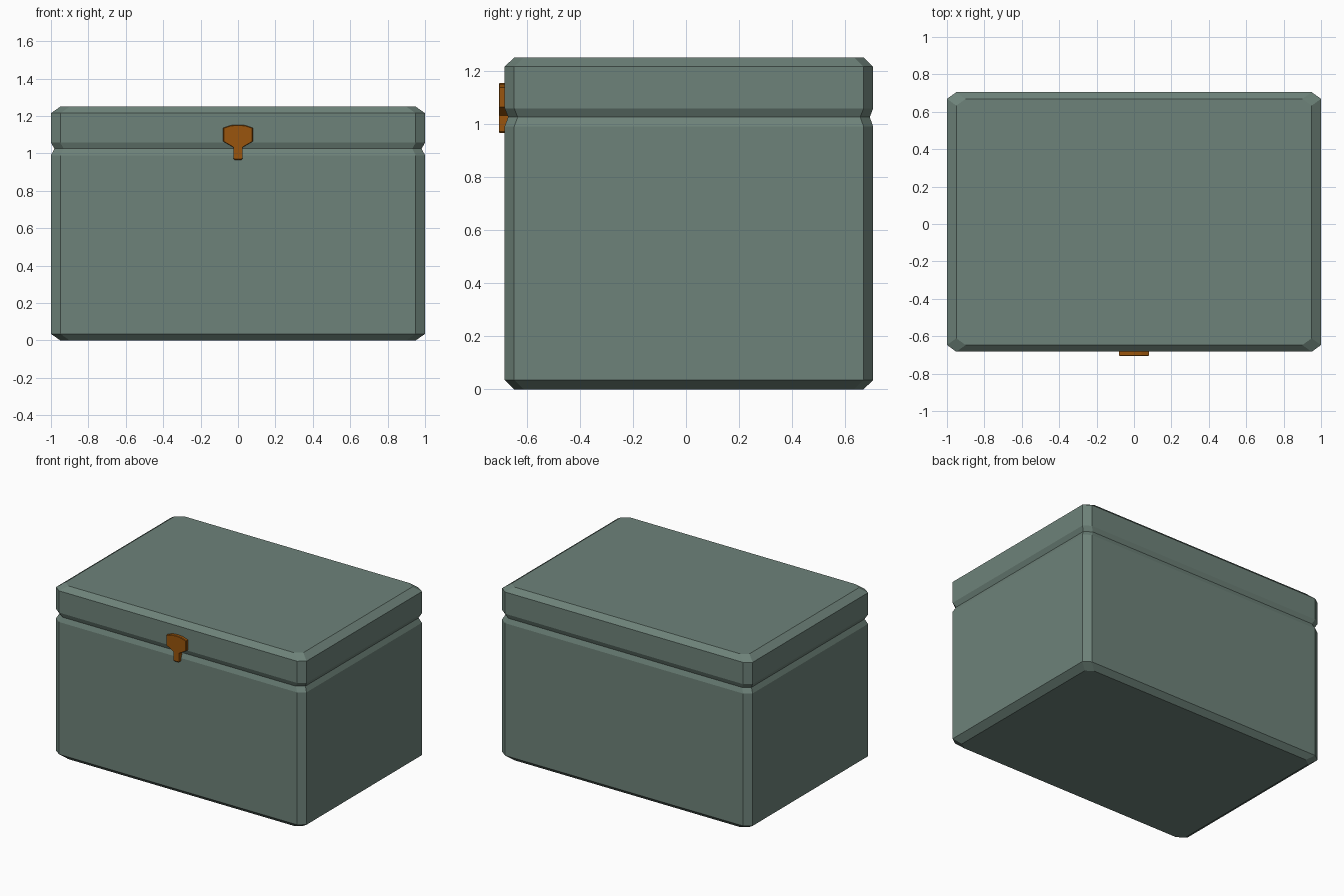
import bpy, bmesh

if "Cube" in bpy.data.objects:
    bpy.data.objects.remove(bpy.data.objects["Cube"])

HX, HY, CY = 1.0, 0.694, 0.011   # half sizes and y centre of the chest
CX, CYY = 0.05, 0.036            # chamfer size along x and y


def material(name, rgb):
    m = bpy.data.materials.new(name)
    m.diffuse_color = (*rgb, 1)
    m.use_nodes = True
    m.node_tree.nodes["Principled BSDF"].inputs["Base Color"].default_value = m.diffuse_color
    return m


def new_object(name, bm, mat):
    bmesh.ops.recalc_face_normals(bm, faces=bm.faces)
    me = bpy.data.meshes.new(name)
    bm.to_mesh(me)
    bm.free()
    me.materials.append(mat)
    ob = bpy.data.objects.new(name, me)
    bpy.context.collection.objects.link(ob)
    return ob


def chamfered_box(name, levels, mat):
    """Stack octagonal rings; each level is (z, inset in chamfer widths)."""
    bm = bmesh.new()
    rings = []
    for z, t in levels:
        x, y = HX - CX * t, HY - CYY * t
        a, b = x - CX, y - CYY
        pts = [(x, -b), (x, b), (a, y), (-a, y), (-x, b), (-x, -b), (-a, -y), (a, -y)]
        rings.append([bm.verts.new((px, py + CY, z)) for px, py in pts])
    for lo, hi in zip(rings, rings[1:]):
        for i in range(8):
            j = (i + 1) % 8
            bm.faces.new((lo[i], lo[j], hi[j], hi[i]))
    bm.faces.new(rings[0][::-1])
    bm.faces.new(rings[-1])
    return new_object(name, bm, mat)


green = material("grey green", (0.155, 0.225, 0.193))
bronze = material("bronze brown", (0.32, 0.09, 0.004))

# Body and lid, meeting in a shallow V groove
chamfered_box("chest_body", [(0, 1), (0.035, 0), (0.99, 0), (1.025, 0.36)], green)
chamfered_box("chest_lid", [(1.025, 0.36), (1.058, 0), (1.215, 0), (1.25, 1)], green)

# Clasp: mirrored half profile, extruded from the front wall
half = [(0.018, 0.965), (0.024, 0.971), (0.024, 1.032), (0.079, 1.064),
        (0.079, 1.137), (0.04, 1.15)]
outline = half + [(0, 1.153)] + [(-x, z) for x, z in reversed(half)]
bm = bmesh.new()
rings = []
for y, s in ((-0.67, 1), (-0.702, 1), (-0.705, 0.96)):
    rings.append([bm.verts.new((x * s, y, 1.07 + (z - 1.07) * s)) for x, z in outline])
n = len(outline)
for lo, hi in zip(rings, rings[1:]):
    for i in range(n):
        j = (i + 1) % n
        bm.faces.new((lo[i], lo[j], hi[j], hi[i]))
bm.faces.new(rings[0][::-1])
bm.faces.new(rings[-1])
new_object("clasp", bm, bronze)
